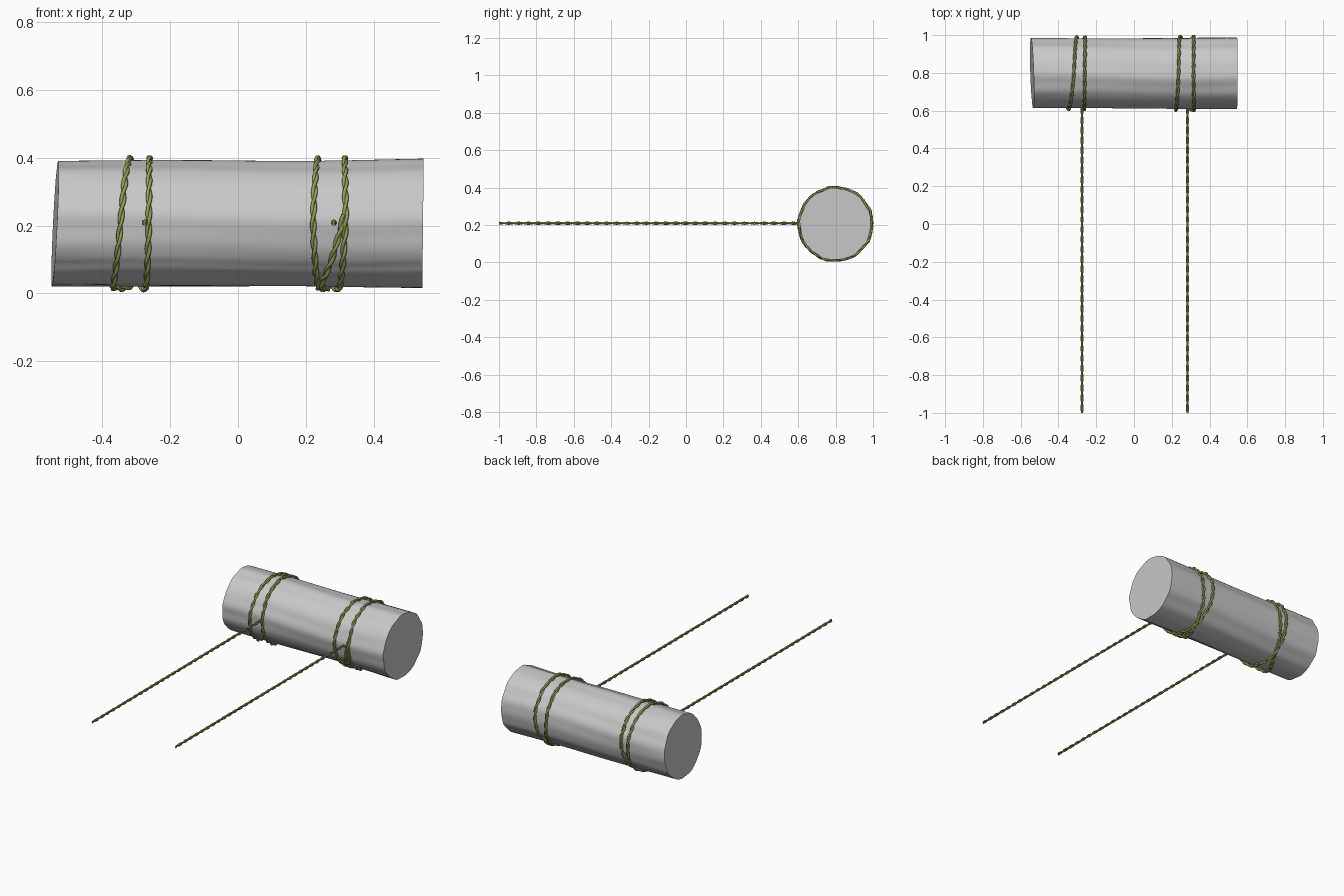
import bpy, bmesh, math
from mathutils import Vector

if "Cube" in bpy.data.objects:
    bpy.data.objects.remove(bpy.data.objects["Cube"])

CY, CZ = 0.799, 0.205         # log axis position


def material(name, rgb):
    m = bpy.data.materials.new(name)
    m.diffuse_color = (*rgb, 1)
    m.use_nodes = True
    m.node_tree.nodes["Principled BSDF"].inputs["Base Color"].default_value = m.diffuse_color
    return m


GREY = material("log grey", (0.58, 0.58, 0.58))
GREEN = material("rope olive green", (0.31, 0.35, 0.10))


def log_radius(a, x):
    """Slightly lumpy trunk radius at angle a (0 = front, 90 deg = top)."""
    r = 0.185 + 0.0018 * math.sin(9 * a + 1.2 * math.sin(3 * x + 1))
    r += 0.0012 * math.sin(14 * a + 0.8 * math.sin(5 * x)) + 0.001 * math.sin(8 * x + 2 * a)
    groove = (a - 2 * math.pi + 0.72 + 0.04 * math.sin(6 * x)) / 0.07
    r -= 0.004 * math.exp(-groove ** 2)
    return r + 0.005 * max(0, x - 0.15) / 0.4


def on_log(a, x, lift=0.0):
    r = log_radius(a % (2 * math.pi), x) + lift
    return Vector((x, CY - r * math.cos(a), CZ + r * math.sin(a)))


def finish(ob, mat, angle):
    ob.data.materials.append(mat)
    bpy.ops.object.select_all(action='DESELECT')
    ob.select_set(True)
    bpy.context.view_layer.objects.active = ob
    if ob.type == 'CURVE':
        bpy.ops.object.convert(target='MESH')
    bpy.ops.object.shade_smooth_by_angle(angle=math.radians(angle))


# Log: lofted rings with a slanted left end
def build_log(sides=96, rings=24):
    bm = bmesh.new()
    loops = []
    for i in range(rings + 1):
        t = i / rings
        loop = []
        for j in range(sides):
            a = 2 * math.pi * j / sides
            left = -0.54 + 0.006 * math.cos(a) + 0.009 * math.sin(a)
            right = 0.546 + 0.002 * math.sin(a)
            x = left + (right - left) * t
            loop.append(bm.verts.new(on_log(a, x)))
        loops.append(loop)
    for p, q in zip(loops, loops[1:]):
        for j in range(sides):
            k = (j + 1) % sides
            bm.faces.new((p[j], p[k], q[k], q[j]))
    bm.faces.new(loops[0])
    bm.faces.new(loops[-1])
    bmesh.ops.recalc_face_normals(bm, faces=bm.faces)
    me = bpy.data.meshes.new("log")
    bm.to_mesh(me)
    bm.free()
    ob = bpy.data.objects.new("log", me)
    bpy.context.collection.objects.link(ob)
    finish(ob, GREY, 40)


# Rope: two strands twisted round a centre line of (point, outward normal)
def build_rope(name, line, closed=False, pitch=0.105, offset=0.0045, strand=0.0055):
    pts = [p for p, n in line]
    count = len(pts)
    dist = [0.0]
    for p, q in zip(pts, pts[1:]):
        dist.append(dist[-1] + (q - p).length)
    if closed:                      # whole number of twists
        total = dist[-1] + (pts[0] - pts[-1]).length
        pitch = total / round(total / pitch)
    cu = bpy.data.curves.new(name, 'CURVE')
    cu.dimensions = '3D'
    cu.bevel_depth = strand
    cu.bevel_resolution = 1
    cu.use_fill_caps = True
    for s in range(2):
        sp = cu.splines.new('POLY')
        sp.points.add(count - 1)
        sp.use_cyclic_u = closed
        for i, (p, n) in enumerate(line):
            tangent = (pts[min(i + 1, count - 1)] - pts[max(i - 1, 0)]).normalized()
            side = tangent.cross(n).normalized()
            w = 2 * math.pi * dist[i] / pitch + math.pi * s
            q = p + offset * (n * math.cos(w) + side * math.sin(w))
            sp.points[i].co = (*q, 1)
    ob = bpy.data.objects.new(name, cu)
    bpy.context.collection.objects.link(ob)
    finish(ob, GREEN, 70)


def coil(keys, step=3.0):
    """Centre line wrapped on the log through (degrees, x) keys, softened."""
    def at(d):
        for (a, xa), (b, xb) in zip(keys, keys[1:]):
            if min(a, b) <= d <= max(a, b):
                return xa + (xb - xa) * (d - a) / (b - a)
        return keys[0][1] if abs(d - keys[0][0]) < abs(d - keys[-1][0]) else keys[-1][1]
    start, end = keys[0][0], keys[-1][0]
    n = int(abs(end - start) / step)
    line = []
    for i in range(n):
        d = start + (end - start) * i / n
        x = sum(at(d + k) for k in (-12, -6, 0, 6, 12)) / 5
        a = math.radians(d)
        line.append((on_log(a, x, 0.007),
                     Vector((0, -math.cos(a), math.sin(a)))))
    return line


build_log()

# Left wrap: closed double turn that crosses itself underneath
build_rope("left_wrap", coil([
    (-80, -0.372), (0, -0.347), (90, -0.318), (180, -0.302), (235, -0.295),
    (280, -0.272), (360, -0.263), (450, -0.261), (540, -0.256),
    (600, -0.295), (622, -0.33), (640, -0.372)]), closed=True)

# Right wrap: diagonal lead-in, then two turns
build_rope("right_wrap", coil([
    (8, 0.315), (-70, 0.24), (-92, 0.265), (-180, 0.318), (-270, 0.315),
    (-360, 0.318), (-440, 0.298), (-490, 0.265), (-540, 0.242), (-630, 0.236),
    (-720, 0.221), (-800, 0.236), (-820, 0.265), (-860, 0.30)]))

# Two long pulling ropes running forward
for name, x in (("left_pull_rope", -0.275), ("right_pull_rope", 0.283)):
    build_rope(name, [(Vector((x, -1 + 1.615 * i / 170, 0.209)), Vector((0, 0, 1)))
                      for i in range(171)], offset=0.0042, strand=0.0046)
